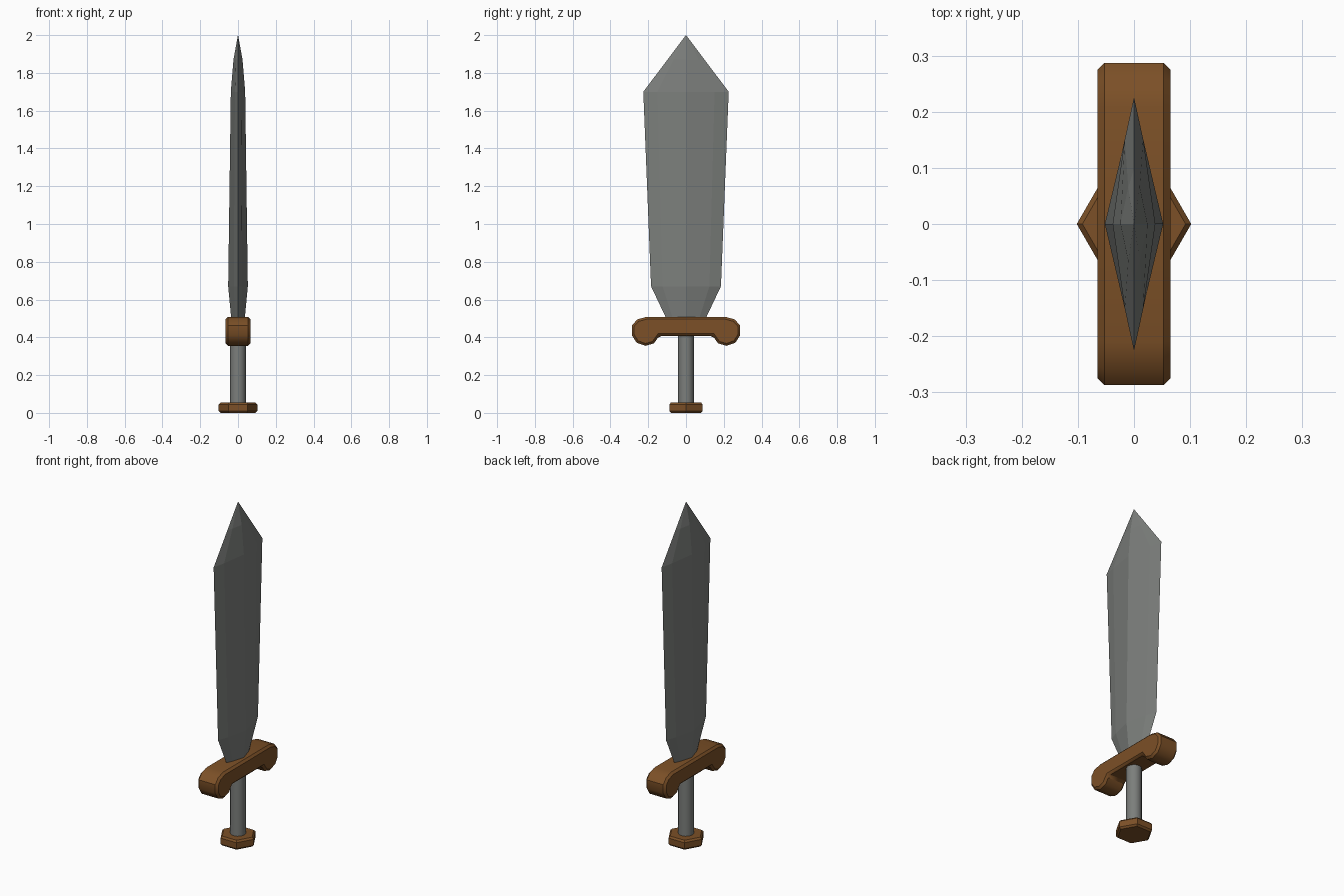
import bpy, bmesh, math

cube = bpy.data.objects.get("Cube")
if cube:
    bpy.data.objects.remove(cube)


def material(name, color):
    m = bpy.data.materials.new(name)
    m.use_nodes = True
    m.diffuse_color = (*color, 1)
    m.node_tree.nodes["Principled BSDF"].inputs["Base Color"].default_value = (*color, 1)
    return m


steel = material("grey steel", (0.20, 0.21, 0.20))
wood = material("brown wood", (0.20, 0.08, 0.02))


def loft(name, rings, mat, bevel=0, smooth=None):
    """Skin a stack of equal-sized point rings and cap both ends."""
    bm = bmesh.new()
    loops = [[bm.verts.new(p) for p in ring] for ring in rings]
    for a, b in zip(loops, loops[1:]):
        for i in range(len(a)):
            j = (i + 1) % len(a)
            bm.faces.new((a[i], a[j], b[j], b[i]))
    bm.faces.new(loops[0])
    bm.faces.new(loops[-1])
    bmesh.ops.remove_doubles(bm, verts=bm.verts[:], dist=0.0001)
    bmesh.ops.recalc_face_normals(bm, faces=bm.faces[:])
    mesh = bpy.data.meshes.new(name)
    bm.to_mesh(mesh)
    bm.free()
    mesh.materials.append(mat)
    ob = bpy.data.objects.new(name, mesh)
    bpy.context.collection.objects.link(ob)
    if bevel:
        mod = ob.modifiers.new("edge bevel", "BEVEL")
        mod.width = bevel
        mod.segments = 1
        mod.limit_method = "ANGLE"
        mod.angle_limit = math.radians(50)
    if smooth:
        bpy.ops.object.select_all(action="DESELECT")
        ob.select_set(True)
        bpy.context.view_layer.objects.active = ob
        bpy.ops.object.shade_smooth_by_angle(angle=math.radians(smooth))
    return ob


def polygon(sides, radius, z):
    step = 2 * math.pi / sides
    return [(radius * math.cos(i * step), radius * math.sin(i * step), z) for i in range(sides)]


# Blade: convex diamond section, widening upward and then tapering to a point
section = [(1, 0), (0.43, 0.67), (0, 1), (-0.43, 0.67),
           (-1, 0), (-0.43, -0.67), (0, -1), (0.43, -0.67)]
stations = [(0.48, 0.034, 0.095), (0.67, 0.052, 0.185), (1.70, 0.038, 0.226),
            (1.87, 0.024, 0.098), (2.0, 0.0003, 0.0003)]
loft("blade", [[(x * t, y * w, z) for x, y in section] for z, t, w in stations], steel)

# Guard: straight bar with rounded drooping ends, mirrored along y
half = [(0.21, 0.508), (0.258, 0.495), (0.287, 0.462), (0.287, 0.412), (0.262, 0.372),
        (0.215, 0.355), (0.17, 0.368), (0.142, 0.407)]
profile = half + [(-y, z) for y, z in reversed(half)]
loft("guard", [[(x, y, z) for y, z in profile] for x in (-0.065, 0.065)], wood, 0.012, 40)

# Grip
loft("grip", [polygon(12, 0.042, z) for z in (0.04, 0.43)], steel, smooth=40)

# Hexagonal pommel
loft("pommel", [polygon(6, r, z) for r, z in
                ((0.092, 0), (0.102, 0.01), (0.102, 0.045), (0.092, 0.055))], wood)
